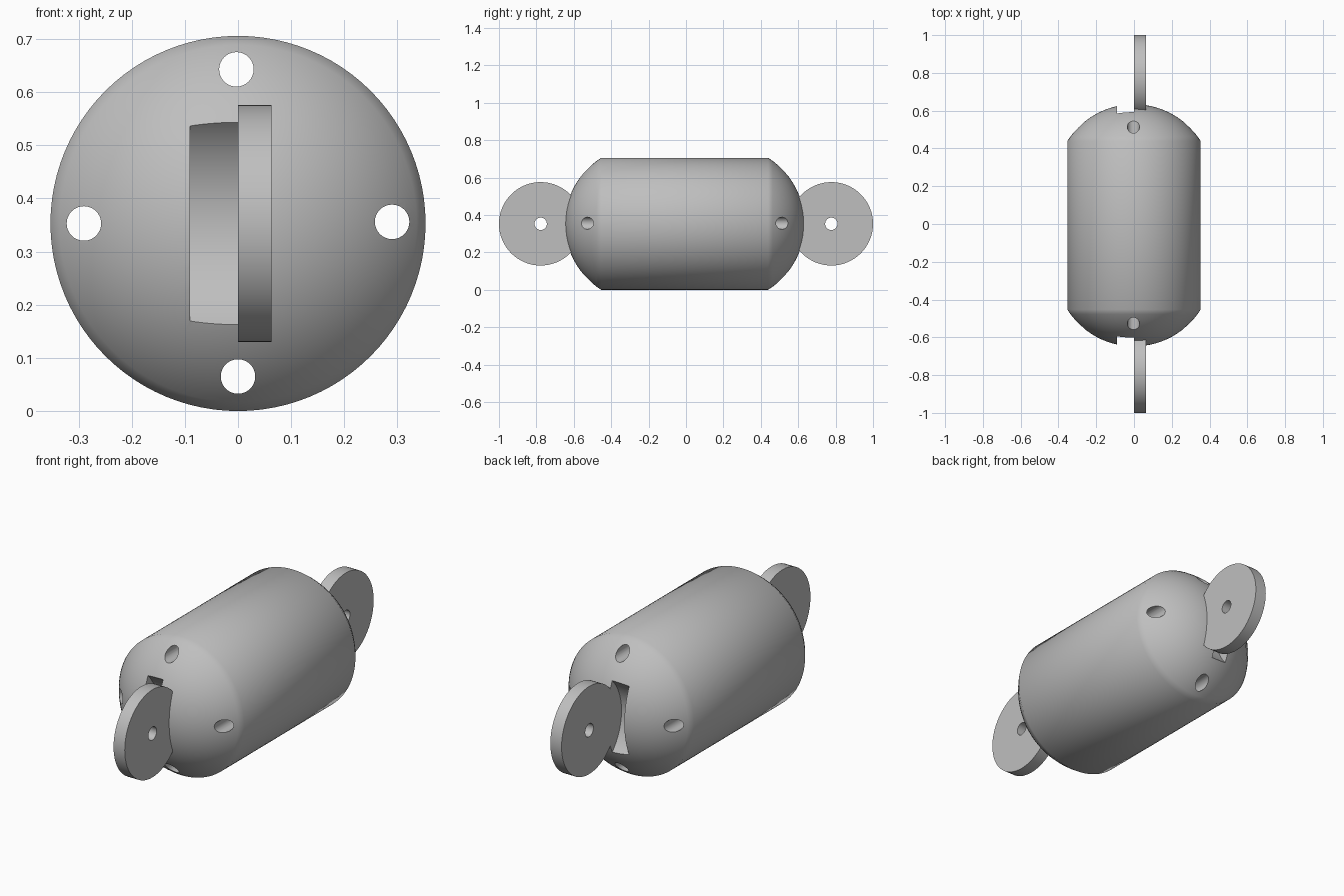
import bpy, bmesh, math
from mathutils import Matrix, Vector

cube = bpy.data.objects.get("Cube")
if cube:
    bpy.data.objects.remove(cube)

MID = 0.353          # height of the long axis, also the body radius
CAP_R = 0.417        # radius of the domed ends
SHOULDER = math.asin(MID / CAP_R)

grey = bpy.data.materials.new("plain grey")
grey.use_nodes = True
GREY = (0.52, 0.52, 0.52, 1)
grey.diffuse_color = GREY
grey.node_tree.nodes["Principled BSDF"].inputs["Base Color"].default_value = GREY


def to_object(name, bm):
    bmesh.ops.recalc_face_normals(bm, faces=bm.faces)
    mesh = bpy.data.meshes.new(name)
    bm.to_mesh(mesh)
    bm.free()
    mesh.materials.append(grey)
    obj = bpy.data.objects.new(name, mesh)
    bpy.context.collection.objects.link(obj)
    return obj


def cylinder(name, axis, centre, radius, length, sides):
    turn = Matrix.Rotation(math.pi / 2, 4, "Y" if axis == "X" else "X")
    bm = bmesh.new()
    bmesh.ops.create_cone(bm, cap_ends=True, segments=sides, radius1=radius, radius2=radius,
                          depth=length, matrix=Matrix.Translation(centre) @ turn)
    return to_object(name, bm)


def activate(obj):
    bpy.ops.object.select_all(action="DESELECT")
    obj.select_set(True)
    bpy.context.view_layer.objects.active = obj


def cut(obj, cutter):
    mod = obj.modifiers.new("cut", "BOOLEAN")
    mod.operation = "DIFFERENCE"
    mod.solver = "EXACT"
    mod.object = cutter
    activate(obj)
    bpy.ops.object.modifier_apply(modifier=mod.name)
    bpy.data.objects.remove(cutter)


def smooth(obj):
    activate(obj)
    bpy.ops.object.shade_smooth_by_angle(angle=math.radians(38))


# Body: straight barrel with a shallow dome on each end, spun round the y axis
def dome(pole, sign, steps=14):
    centre = pole - sign * CAP_R
    angles = [SHOULDER * i / steps for i in range(steps + 1)]
    return [(CAP_R * math.sin(a), centre + sign * CAP_R * math.cos(a)) for a in angles]


profile = dome(-0.648, -1) + dome(0.634, 1)[::-1]
bm = bmesh.new()
verts = [bm.verts.new((r, y, MID)) for r, y in profile]
edges = [bm.edges.new(pair) for pair in zip(verts, verts[1:])]
bmesh.ops.spin(bm, geom=verts + edges, cent=Vector((0, 0, MID)), axis=Vector((0, 1, 0)),
               angle=math.tau, steps=96, use_duplicate=False)
bmesh.ops.remove_doubles(bm, verts=bm.verts, dist=1e-4)
body = to_object("body", bm)

# Four bores running the whole length
for x, z in ((-0.29, 0.353), (0.29, 0.356), (-0.003, 0.643), (0, 0.065)):
    cut(body, cylinder("bore_cutter", "Y", (x, 0, z), 0.0325, 3, 32))

# Round-bottomed slot beside each disc, then the pierced disc itself
for name, y in (("front_disc", -0.777), ("back_disc", 0.777)):
    cut(body, cylinder("slot_cutter", "X", (-0.045, y, MID), 0.259, 0.09, 96))
    disc = cylinder(name, "X", (0.0315, y, MID), 0.223, 0.063, 64)
    cut(disc, cylinder("eye_cutter", "X", (0, y, MID), 0.033, 1, 32))
    smooth(disc)
smooth(body)
